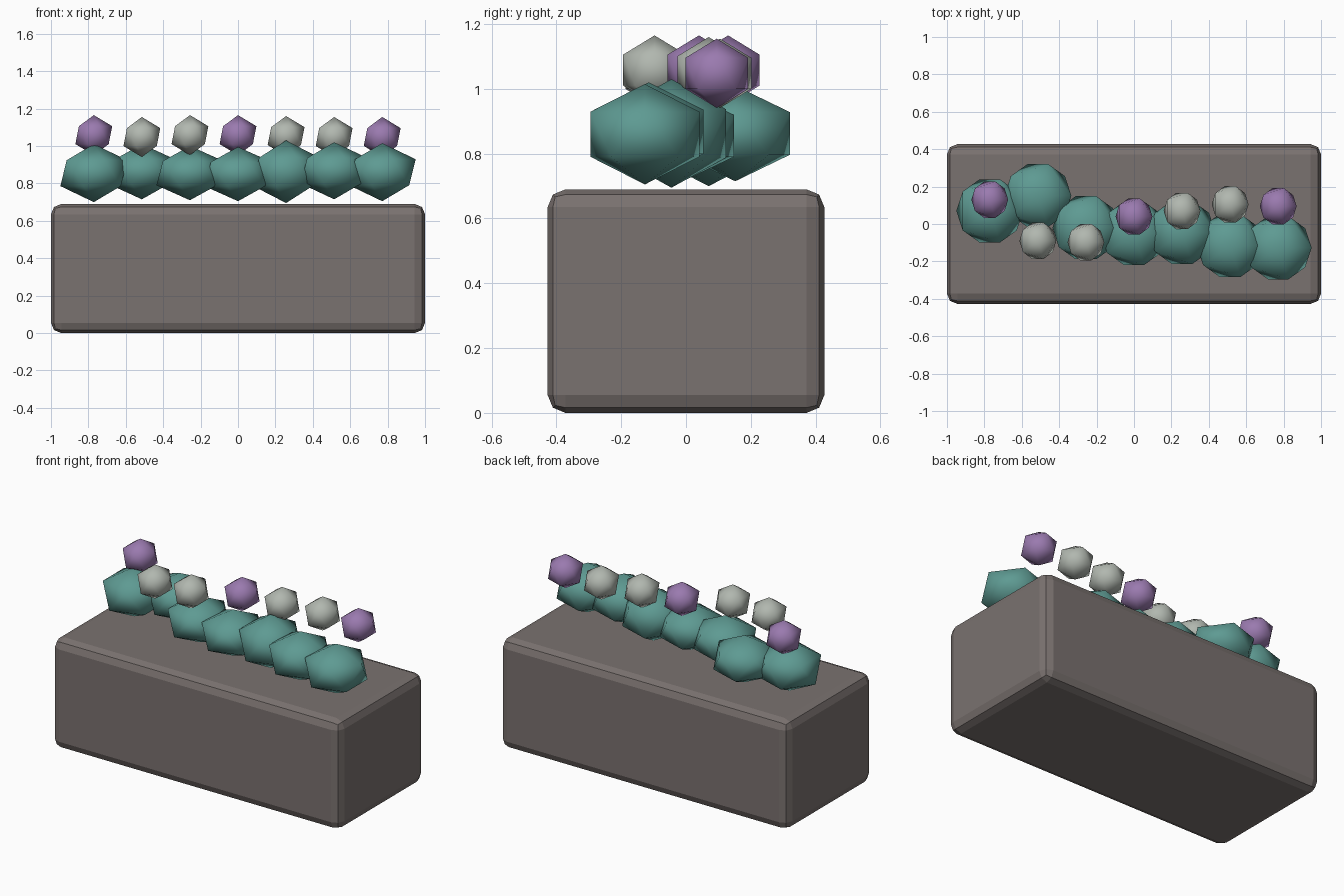
import bpy

if "Cube" in bpy.data.objects:
    bpy.data.objects.remove(bpy.data.objects["Cube"])


def material(name, rgb):
    m = bpy.data.materials.new(name)
    m.diffuse_color = (*rgb, 1.0)
    m.use_nodes = True
    m.node_tree.nodes["Principled BSDF"].inputs["Base Color"].default_value = m.diffuse_color
    return m


STONE = material("warm_grey_stone", (0.195, 0.168, 0.160))
LEAF = material("teal_foliage", (0.112, 0.325, 0.290))
PURPLE = material("purple_bloom", (0.325, 0.195, 0.430))
PALE = material("pale_grey_bloom", (0.440, 0.475, 0.430))


def blob(name, loc, scale, mat):
    """Smooth-shaded twelve-point icosphere."""
    bpy.ops.mesh.primitive_ico_sphere_add(subdivisions=1, radius=1, location=loc)
    o = bpy.context.object
    o.name = name
    o.scale = scale
    o.data.materials.append(mat)
    bpy.ops.object.shade_smooth()
    return o


# Planter block with bevelled edges
bpy.ops.mesh.primitive_cube_add(size=1, location=(0, 0, 0.345))
box = bpy.context.object
box.name = "planter_box"
box.scale = (2.0, 0.854, 0.69)
bpy.ops.object.transform_apply(location=False, rotation=False, scale=True)
box.data.materials.append(STONE)
bevel = box.modifiers.new("edge_bevel", 'BEVEL')
bevel.width = 0.055
bevel.segments = 2

# Row of plants: foliage y, foliage bottom, foliage top, bloom y, bloom top, bloom colour
plants = [
    (0.07, 0.70, 1.01, 0.13, 1.165, PURPLE),
    (0.152, 0.715, 1.01, -0.09, 1.155, PALE),
    (-0.02, 0.71, 1.00, -0.097, 1.165, PALE),
    (-0.05, 0.705, 0.995, 0.04, 1.165, PURPLE),
    (-0.045, 0.695, 1.03, 0.07, 1.16, PALE),
    (-0.115, 0.715, 1.02, 0.105, 1.155, PALE),
    (-0.127, 0.705, 1.015, 0.095, 1.155, PURPLE),
]
for i, (fy, lo, hi, by, top, mat) in enumerate(plants):
    x = (i - 3) * 0.257
    blob(f"foliage_{i + 1}", (x, fy, (lo + hi) / 2),
         (0.2, 0.198, (hi - lo) / 2), LEAF)
    blob(f"bloom_{i + 1}", (x, by, top - 0.107), (0.11, 0.114, 0.107), mat)
